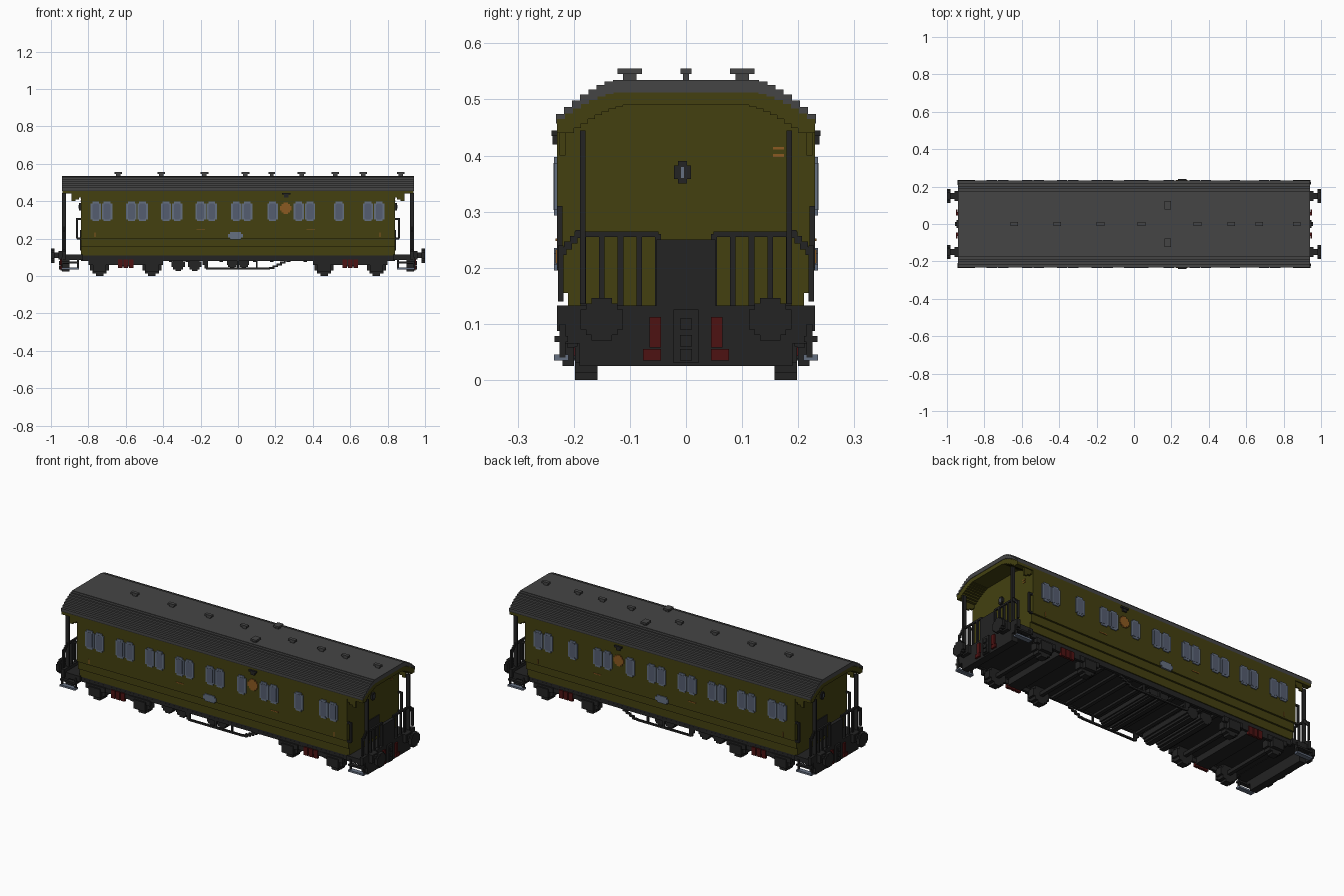
import bpy
import bmesh
from mathutils import Matrix, Vector

cube = bpy.data.objects.get("Cube")
if cube:
    bpy.data.objects.remove(cube, do_unlink=True)

# Main dimensions
BAR = .01
END = .93
BODY = .84
WALL = .23
SILL = .11
DECK = .13
RAIL = .26
EAVES = .44
ROOF_TOP = .535
AXLE = .05
WINDOW = .345


def material(name, red, green, blue):
    mat = bpy.data.materials.new(name)
    mat.use_nodes = True
    mat.diffuse_color = (red, green, blue, 1)
    shader = mat.node_tree.nodes["Principled BSDF"]
    shader.inputs["Base Color"].default_value = mat.diffuse_color
    return mat


OLIVE = material("olive paint", .056, .051, .005)
ROOF = material("roof grey", .06, .06, .06)
BLACK = material("black iron", .017, .017, .017)
STEEL = material("pale steel", .13, .16, .22)
GLASS = material("window glass", .09, .11, .16)
RED = material("dark red", .075, .006, .006)
ORANGE = material("orange", .26, .1, .015)


def finish(name, bm, mat):
    bmesh.ops.recalc_face_normals(bm, faces=bm.faces)
    mesh = bpy.data.meshes.new(name)
    bm.to_mesh(mesh)
    bm.free()
    mesh.materials.append(mat)
    bpy.context.collection.objects.link(bpy.data.objects.new(name, mesh))


def box(x=0, y=0, z=0, long=BAR, wide=BAR, tall=BAR):
    return Vector((x, y, z)), Vector((long, wide, tall))


def part(name, mat, boxes, mirror=""):
    """Join boxes into one object, repeated across the named axes."""
    bm = bmesh.new()
    for sx in (1, -1) if "x" in mirror else (1,):
        for sy in (1, -1) if "y" in mirror else (1,):
            for centre, size in boxes:
                place = Matrix.Translation((sx * centre.x, sy * centre.y, centre.z))
                bmesh.ops.create_cube(bm, size=1, matrix=place @ Matrix.Diagonal(size).to_4x4())
    finish(name, bm, mat)


def plate(x, z, long, tall, y=WALL, wide=BAR, notch=BAR):
    """Panel with notched corners."""
    return [box(x, y, z, long, wide, tall - notch * 2),
            box(x, y, z, long - notch * 2, wide, tall)]


def disc(x, z, radius, y=0, wide=BAR):
    """Stepped round block lying across the model."""
    low, mid, full = radius * .8, radius * 1.5, radius * 2
    return [box(x, y, z, full, wide, low), box(x, y, z, mid, wide, mid), box(x, y, z, low, wide, full)]


def arch(half, top, drop, steps=8):
    """Stepped half arch, from the eaves inward to a flat crown."""
    points = []
    for i in range(steps):
        outer, inner = 1 - i / steps, 1 - (i + 1) / steps
        y = half * (1 + outer) / 2
        points += [(y, top - drop * outer ** 1.5), (y, top - drop * inner ** 1.5)]
    return points


def both(half):
    return half + [(-y, z) for y, z in reversed(half)]


def extrude(name, mat, loop, half):
    bm = bmesh.new()
    face = bm.faces.new([bm.verts.new((-half, y, z)) for y, z in loop])
    for item in bmesh.ops.extrude_face_region(bm, geom=[face])["geom"]:
        if isinstance(item, bmesh.types.BMVert):
            item.co.x = half
    finish(name, bm, mat)


# Stepped roof skin over an olive lining that overhangs both platforms
skin = arch(WALL + .002, ROOF_TOP, .075)
lining = arch(WALL, .512, .057)
ceiling = arch(.2, .49, .05)
extrude("roof_skin", ROOF, both(skin) + both(lining)[::-1], BODY + .1)
extrude("roof_lining", OLIVE, both([(WALL, EAVES)] + lining) + both(ceiling)[::-1], BODY + .098)

# Body stepping inward toward the sill, with brackets under the canopy
extrude("body_crown", OLIVE, both(ceiling), BODY)
part("body", OLIVE, [box(z=.325, long=BODY * 2, wide=WALL * 2, tall=.25),
                     box(z=.18, long=BODY * 2, wide=EAVES, tall=.05),
                     box(z=.135, long=BODY * 2, wide=.42, tall=.05)])
part("canopy_brackets", OLIVE, [box(BODY + reach / 2, WALL - BAR, EAVES - reach / 4, .1 - reach, BAR, reach / 2)
                                for reach in (.02, .04, .06, .08)], "xy")

# Roof vents: a row on the crown and one larger pair beside it
vents = []
for x in (-.64, -.41, -.18, .04, .34, .52, .67, .87):
    vents += [box(x, 0, ROOF_TOP, .024, BAR, .02), box(x, 0, ROOF_TOP + .015, .042, .02)]
part("roof_vents", ROOF, vents)
part("side_vents", ROOF, [box(.18, .1, ROOF_TOP, .02, .024, .02),
                          box(.18, .1, ROOF_TOP + .015, .036, .044)], "y")

# Paired and single windows, the same on both sides
lights = [.185, .54]
for x in (-.73, -.54, -.355, -.17, .02, .355, .725):
    lights += [x - .03, x + .03]
frames, panes = [], []
for x in lights:
    frames += plate(x, WINDOW, .056, .104)
    panes += plate(x, WINDOW, .036, .084, WALL + .001, notch=BAR / 2)
part("window_frames", STEEL, frames, "y")
part("window_panes", GLASS, panes, "y")

# Side plaque, round emblem, painted strips and small lamp
part("side_plaques", STEEL, plate(-.013, .215, .08, .04), "y")
part("round_emblems", ORANGE, disc(.256, .363, .031, WALL), "y")
part("painted_strips", ORANGE, [box(x, WALL, RAIL - BAR, .045, BAR / 2, BAR / 2) for x in (-.2, .39)]
     + [box(x, WALL, .22, BAR / 2, BAR / 2, .025) for x in (-.765, .76)], "y")
part("side_lamps", BLACK, [box(.257, WALL, EAVES, .045, .02), box(.257, WALL, EAVES - BAR, .024, .015, .02)], "y")

# End wall lamp, painted strips and door
part("end_lamps", BLACK, [box(BODY, -.006, .37, .02, .03, .024), box(BODY, -.006, .37, .02, .016, .04)], "x")
part("end_lamp_glasses", STEEL, [box(BODY, -.006, .37, .024, BAR / 2, .02)], "x")
part("end_strips", ORANGE, [box(BODY, .165, z, BAR / 2, .02, BAR / 2) for z in (.4, .413)], "x")
part("end_doors", BLACK, [box(BODY, 0, .19, BAR, .1, SILL)], "x")

# Open platforms, headstocks and canopy posts
part("platforms", BLACK, [box(.88, 0, .1, .1, EAVES, .03),
                          box(END, 0, SILL, .02, WALL * 2, .045),
                          box(.92, 0, .08, .04, EAVES, .03),
                          box(.92, 0, .06, .04, .38, .07)], "x")
part("canopy_posts", BLACK, [box(END, .184, .29, .02, BAR, .31)], "xy")

# Railings with upright bars and a sloping outer corner
rail = [box(END, .124, RAIL, BAR, .15)]
for i in range(4):
    rail.append(box(END, .19 + i * BAR, RAIL - i * BAR, wide=.014, tall=.014))
for i in range(5):
    rail.append(box(END, .05 + i / 30, .195, tall=DECK))
rail.append(box(END, .223, .19, tall=.1))
part("platform_railings", BLACK, rail, "xy")
part("gangway_plates", BLACK, [box(END, 0, .19, .02, .106, .12)], "x")
part("grab_handles", BLACK, [box(BODY + .02, WALL - BAR / 2, .255, tall=SILL)]
     + [box(BODY + BAR, WALL - BAR / 2, z, long=.02) for z in (.2, .305)], "xy")

# Buffers, couplings and brake hoses
buffer = [box(.965, .15, SILL, .05, .03, .03), box(.95, .15, SILL, .02, .055, .046)]
for wide, tall in ((.076, .036), (.056, .056), (.036, .076)):
    buffer.append(box(.991, .15, .108, .018, wide, tall))
part("buffers", BLACK, buffer, "xy")
part("couplings", BLACK, [box(.945, 0, .078, BAR, .044, .095)]
     + [box(.952, 0, z, BAR, .022, .02) for z in (.045, .07, .1)], "x")
part("brake_hoses", RED, [box(.946, .055, .085, BAR, .02, .055),
                          box(.948, .061, .045, BAR, .032, .02)], "xy")

# Footsteps below the platforms
part("step_hangers", BLACK, [box(x, .22, .07, tall=.06) for x in (.855, .94)]
     + [box(.897, .222, .073, .095, .024)], "xy")
part("step_treads", STEEL, [box(.897, .222, .04, .095, .026)], "xy")

# Underframe: floor, sills and cross beams
part("underframe", BLACK, [box(z=.1, long=BODY * 2, wide=.41, tall=.025)]
     + [box(i * .09, 0, .085, .02, .38, .02) for i in range(-4, 5)])
part("sills", BLACK, [box(0, .198, .09, BODY * 2, .015, .018)], "y")

# Bogies with wheels, axles, axle boxes and brake blocks
bogies, wheels, blocks = [], [], []
for x in (-.6, .6):
    bogies += [box(x, .2, .072, .4, .014, .025), box(x, .1, .072, .08, .2, .04)]
    for axle in (x - .14, x + .14):
        wheels += disc(axle, AXLE, AXLE, .178, .04)
        bogies += [box(axle, .08, AXLE, .02, .16, .02), box(axle, .205, .072, .12, .015, .028),
                   box(axle, .21, AXLE, .07, .02, AXLE)]
    for shift in (-.06, 0, .06):
        blocks.append(box(x + shift / 2, .205, .065, .025, .015, .045))
part("bogie_frames", BLACK, bogies, "y")
part("wheels", BLACK, wheels, "y")
part("brake_blocks", RED, blocks, "y")

# Tanks and machinery between the bogies
tanks = [box(0, 0, .07, SILL, .36, .018)]
for x in (-.32, -.232):
    tanks += disc(x, .062, .036, 0, .34)
for x in (-.03, .03):
    tanks += disc(x, .07, .03, 0, .38)
part("underfloor_tanks", BLACK, tanks)

# Truss rods with hangers, stepping up to the sill at both ends
truss = [box(0, .195, .04, .34)]
truss += [box(x, .195, .065, tall=.06) for x in (-.165, 0, .1)]
for i in range(6):
    truss.append(box(.18 + i * .02, .195, .042 + i * BAR, .03))
for i in range(3):
    truss.append(box(-.19 + i * BAR, .195, .09 - i * .02, .02, tall=.02))
part("truss_rods", BLACK, truss, "y")
